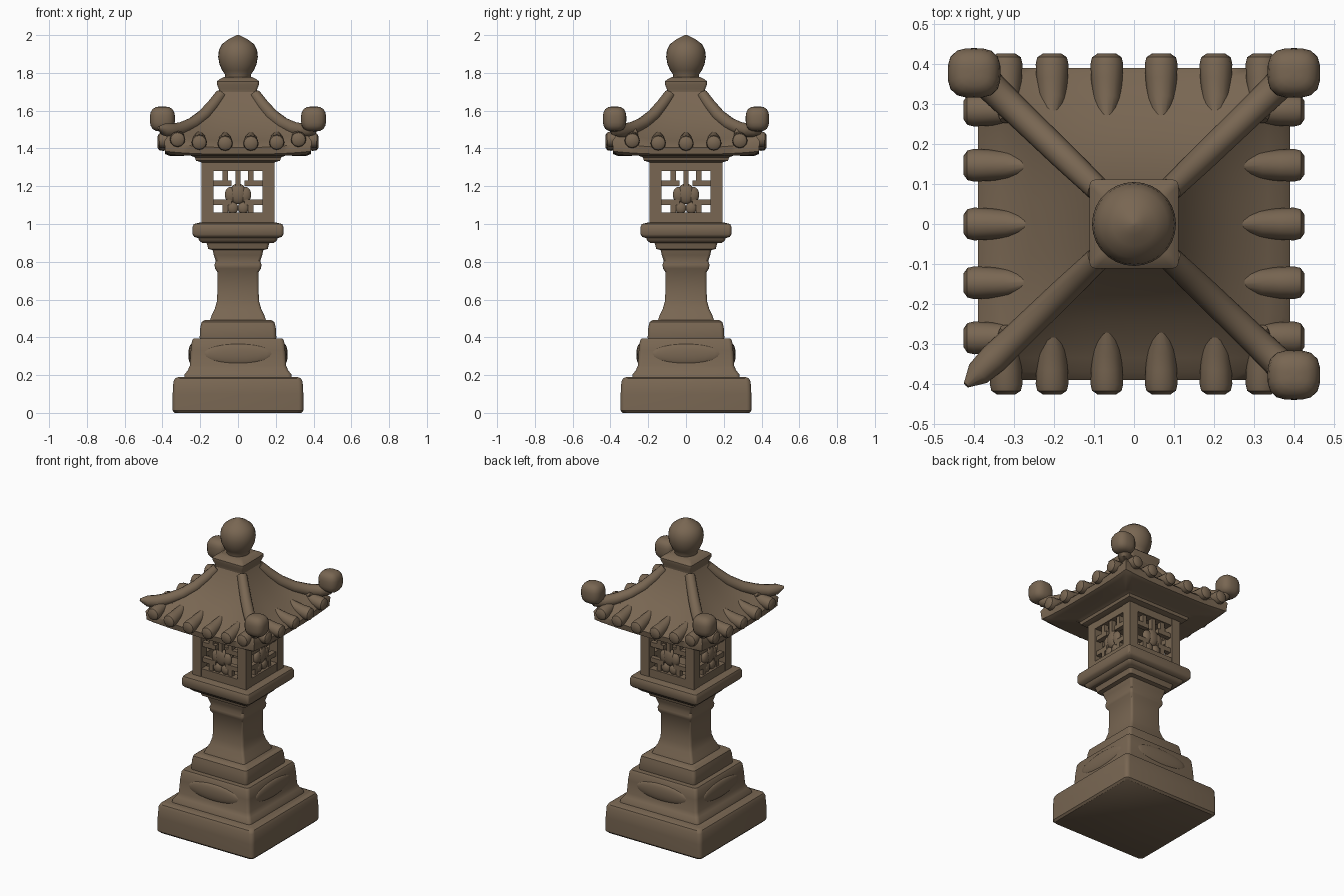
import bpy, bmesh, math
from mathutils import Vector, Matrix

if "Cube" in bpy.data.objects:
    bpy.data.objects.remove(bpy.data.objects["Cube"])

stone = bpy.data.materials.new("weathered brown stone")
stone.diffuse_color = (0.19, 0.134, 0.085, 1)
stone.use_nodes = True
stone.node_tree.nodes["Principled BSDF"].inputs["Base Color"].default_value = stone.diffuse_color


def finish(name, bm, angle=40):
    bmesh.ops.recalc_face_normals(bm, faces=bm.faces)
    me = bpy.data.meshes.new(name)
    bm.to_mesh(me)
    bm.free()
    me.materials.append(stone)
    ob = bpy.data.objects.new(name, me)
    bpy.context.collection.objects.link(ob)
    bpy.ops.object.select_all(action='DESELECT')
    ob.select_set(True)
    bpy.context.view_layer.objects.active = ob
    bpy.ops.object.shade_smooth_by_angle(angle=math.radians(angle))
    return ob


def skin(bm, rings):
    """Join point rings into a closed skin with end caps."""
    vs = [[bm.verts.new(p) for p in r] for r in rings]
    n = len(vs[0])
    for a, b in zip(vs, vs[1:]):
        for i in range(n):
            j = (i + 1) % n
            bm.faces.new((a[i], a[j], b[j], b[i]))
    bm.faces.new(vs[0])
    bm.faces.new(vs[-1])


def square_ring(h, z, c, k=4):
    pts = []
    for q in range(4):
        cx = (h - c) * (1 if q in (0, 3) else -1)
        cy = (h - c) * (1 if q < 2 else -1)
        for i in range(k + 1):
            a = math.pi / 2 * (q + i / k)
            pts.append((cx + c * math.cos(a), cy + c * math.sin(a), z))
    return pts


def square_loft(name, profile, c=0.015):
    bm = bmesh.new()
    skin(bm, [square_ring(h, z, c) for h, z in profile])
    return finish(name, bm)


def tube(bm, path, n=12):
    """path holds (point, radius)"""
    rings = []
    for i, (p, r) in enumerate(path):
        d = (Vector(path[min(i + 1, len(path) - 1)][0]) - Vector(path[max(i - 1, 0)][0])).normalized()
        s = d.cross(Vector((0, 0, 1))).normalized()
        u = s.cross(d)
        rings.append([Vector(p) + r * (math.cos(t) * s + math.sin(t) * u)
                      for t in (2 * math.pi * j / n for j in range(n))])
    skin(bm, rings)


def box(bm, x0, x1, y0, y1, z0, z1, rot=None):
    m = Matrix.Translation(((x0 + x1) / 2, (y0 + y1) / 2, (z0 + z1) / 2)) @ \
        Matrix.Diagonal((x1 - x0, y1 - y0, z1 - z0, 1))
    bmesh.ops.create_cube(bm, size=1, matrix=(rot or Matrix()) @ m)


def ball(bm, pos, scale, rot=None):
    m = Matrix.Translation(pos) @ Matrix.Diagonal((*scale, 1))
    return bmesh.ops.create_uvsphere(bm, u_segments=20, v_segments=12, radius=1,
                                     matrix=(rot or Matrix()) @ m)["verts"]


turns = [Matrix.Rotation(math.pi / 2 * q, 4, 'Z') for q in range(4)]

# stepped base
square_loft("base_slab", [(.335, 0), (.346, .012), (.346, .1), (.342, .165), (.334, .182), (.315, .19)], .025)
square_loft("middle_step", [(.285, .18), (.282, .205), (.266, .225), (.255, .25), (.25, .33),
                            (.244, .38), (.235, .395)], .02)
square_loft("upper_step", [(.2, .385), (.203, .4), (.2, .45), (.193, .48), (.175, .493)], .02)

# swollen panels on the middle step
bm = bmesh.new()
for t in turns:
    ball(bm, (0, -.245, .31), (.19, .018, .055), t)
finish("step_panels", bm)

# column with flared foot and capital
square_loft("column", [(.15, .485), (.14, .515), (.123, .55), (.112, .59), (.109, .64), (.109, .745),
                       (.122, .765), (.124, .785), (.118, .805), (.128, .835), (.134, .862), (.158, .868),
                       (.163, .89), (.168, .905)], .015)
square_loft("lamp_shelf", [(.19, .9), (.205, .912), (.21, .925), (.232, .932), (.24, .945), (.24, .985),
                           (.234, 1.0), (.2, 1.008)], .015)

# hollow light box frame
bm = bmesh.new()
for t in turns:
    box(bm, -.192, -.13, -.192, -.13, .995, 1.335, t)
    box(bm, -.14, .14, -.19, -.14, .995, 1.06, t)
    box(bm, -.14, .14, -.19, -.14, 1.28, 1.335, t)
finish("light_box_frame", bm)

# window lattice with flower in the middle, on every side
bm = bmesh.new()
for t in turns:
    for z in (1.115, 1.215):
        for s in (-1, 1):
            box(bm, min(s * .135, s * .035), max(s * .135, s * .035), -.18, -.15, z - .015, z + .015, t)
    for s in (-1, 1):
        box(bm, s * .068 - .014, s * .068 + .014, -.18, -.15, 1.2, 1.285, t)
        box(bm, s * .068 - .014, s * .068 + .014, -.18, -.15, 1.055, 1.13, t)
        ball(bm, (s * .038, -.165, 1.155), (.032, .02, .042), t)
        ball(bm, (s * .028, -.165, 1.085), (.03, .018, .032), t)
    box(bm, -.013, .013, -.18, -.15, 1.19, 1.285, t)
    ball(bm, (0, -.165, 1.16), (.045, .024, .055), t)
finish("window_lattice", bm)

# roof: swept square shell with lifted corners
side = 16
bm = bmesh.new()
rings = []
for h, z, lift in [(.19, 1.325, 0), (.222, 1.335, 0), (.228, 1.352, 0), (.25, 1.362, 0), (.36, 1.36, .005),
                   (.385, 1.37, .015), (.39, 1.405, .035), (.37, 1.424, .045), (.335, 1.442, .045),
                   (.29, 1.472, .035), (.24, 1.512, .025), (.19, 1.562, .012), (.15, 1.615, .005),
                   (.115, 1.67, 0), (.1, 1.7, 0)]:
    ring = []
    for q in range(4):
        for i in range(side):
            u = -1 + 2 * i / side
            ring.append(turns[q] @ Vector((h * u, -h, z + lift * abs(u) ** 3)))
    rings.append(ring)
skin(bm, rings)
finish("roof", bm, 45)

# rounded tile ends: six on front and back, five on the sides
bm = bmesh.new()
for q, t in enumerate(turns):
    for x in ((-.32, -.205, -.068, .068, .205, .32) if q % 2 == 0 else (-.285, -.147, 0, .147, .285)):
        up = .02 * (abs(x) / .32) ** 3
        path = [(.26, 1.475, .015), (.31, 1.446, .034), (.36, 1.432, .039), (.4, 1.428, .041),
                (.417, 1.427, .037), (.426, 1.427, .024)]
        tube(bm, [(t @ Vector((x, -r, z + up)), w) for r, z, w in path])
finish("tile_ends", bm)

# corner ridges; the front left one has lost its knob and ends in a point
bm = bmesh.new()
knobs = bmesh.new()
for sx in (-1, 1):
    for sy in (-1, 1):
        path = [(.09, 1.685, .03), (.13, 1.632, .032), (.18, 1.575, .034), (.24, 1.53, .035),
                (.3, 1.504, .036), (.35, 1.493, .038)]
        if sx == sy == -1:
            path += [(.39, 1.5, .032), (.42, 1.51, .008)]
        else:
            path += [(.385, 1.505, .04), (.4, 1.53, .03)]
            for v in ball(knobs, (0, 0, 0), (1, 1, 1)):  # squared-off ball
                p = v.co / sum(abs(a) ** 3 for a in v.co) ** (1 / 3)
                v.co = Vector((sx * .4 + p.x * .066, sy * .378 + p.y * .062, 1.556 + p.z * .066))
        tube(bm, [((sx * r, sy * r * .96, z), w) for r, z, w in path])
finish("corner_ridges", bm)
finish("corner_knobs", knobs, 60)

# square cap and round pointed finial
square_loft("roof_cap", [(.1, 1.66), (.1, 1.69), (.102, 1.715), (.111, 1.738), (.111, 1.755), (.1, 1.765),
                         (.075, 1.778)], .014)
bm = bmesh.new()
rings = [[(r * math.cos(a), r * math.sin(a), z) for a in (2 * math.pi * i / 28 for i in range(28))]
         for r, z in [(.068, 1.765), (.068, 1.79), (.083, 1.812), (.098, 1.845), (.105, 1.885), (.101, 1.92),
                      (.085, 1.952), (.055, 1.975), (.027, 1.99), (.005, 2.0)]]
skin(bm, rings)
finish("finial", bm)
